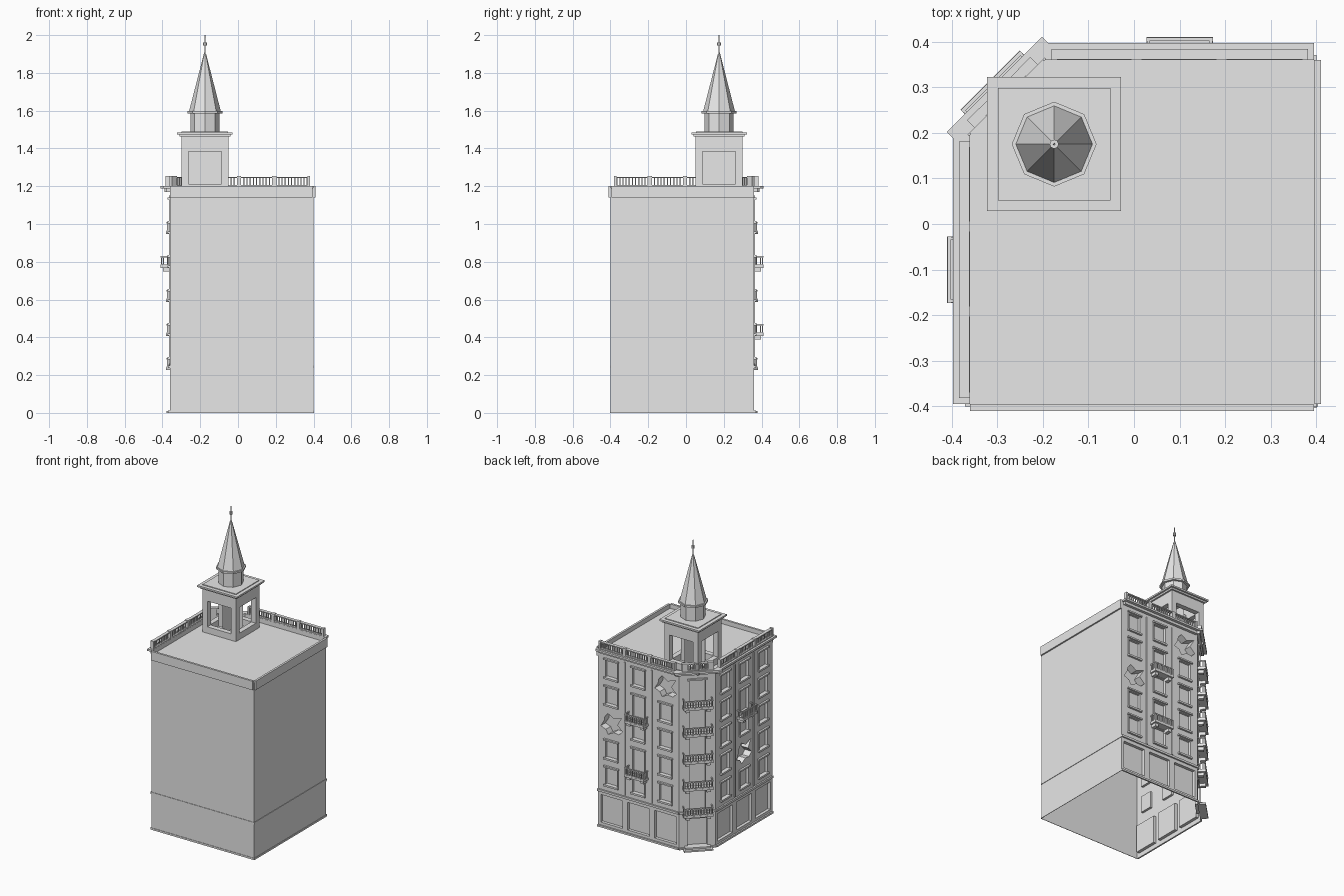
import bpy, bmesh
from math import radians, pi
from mathutils import Matrix, Vector

cube = bpy.data.objects.get("Cube")
if cube:
    bpy.data.objects.remove(cube)

stone = bpy.data.materials.new("grey_stone")
stone.use_nodes = True
stone.diffuse_color = (0.8, 0.8, 0.8, 1)
stone.node_tree.nodes["Principled BSDF"].inputs["Base Color"].default_value = (0.8, 0.8, 0.8, 1)

parts = {}


def part(name):
    if name not in parts:
        parts[name] = bmesh.new()
    return parts[name]


def frame(x, y, degrees):
    """Local x runs along a wall, local y points outward, z is up."""
    return Matrix.Translation((x, y, 0)) @ Matrix.Rotation(radians(degrees), 4, 'Z')


BACK = frame(0.1, 0.36, 0)
CORNER = frame(-0.28, 0.28, 45)
SIDE = frame(-0.36, -0.1, 90)
FRONT = frame(0.02, -0.4, 180)
PLAIN = frame(0.4, -0.02, 270)


def box(name, m, u0, u1, d0, d1, z0, z1):
    size = Matrix.Diagonal((u1 - u0, d1 - d0, z1 - z0, 1))
    mid = Matrix.Translation(((u0 + u1) / 2, (d0 + d1) / 2, (z0 + z1) / 2))
    bmesh.ops.create_cube(part(name), size=1, matrix=m @ mid @ size)


def cone(name, x, y, z0, z1, r0, r1, sides=8):
    m = Matrix.Translation((x, y, (z0 + z1) / 2))
    bmesh.ops.create_cone(part(name), cap_ends=True, segments=sides,
                          radius1=r0, radius2=r1, depth=z1 - z0, matrix=m)


def loop_points(u0, u1, z0, z1, n):
    c = [Vector((u0, 0, z0)), Vector((u0, 0, z1)), Vector((u1, 0, z1)), Vector((u1, 0, z0))]
    return [c[i].lerp(c[(i + 1) % 4], k / n) for i in range(4) for k in range(n)]


def wall_cell(m, cell, hole=None, depth=0.015, broken=False):
    """One piece of wall skin, plain or with a recessed or jagged opening."""
    bm = part("walls")
    outer = loop_points(*cell, 3 if broken else 1)
    rings = [outer]
    if broken:
        mid = sum(outer, Vector()) / len(outer)
        pattern = (0.55, 0.8, 0.42, 0.75, 0.5, 0.8, 0.5)
        inner = [mid.lerp(p, pattern[i % 7]) for i, p in enumerate(outer)]
    elif hole:
        inner = loop_points(*hole, 1)
    if broken or hole:
        rings += [inner, [p - Vector((0, depth, 0)) for p in inner]]
    rings = [[bm.verts.new(m @ p) for p in r] for r in rings]
    n = len(outer)
    for a, b in zip(rings, rings[1:]):
        for i in range(n):
            j = (i + 1) % n
            bm.faces.new((a[i], a[j], b[j], b[i]))
    bm.faces.new(rings[-1])


def rail(name, m, u0, u1, d, z, h, count, t):
    """Balusters between a bottom and a top rail."""
    box(name, m, u0, u1, d - t, d + t, z, z + h * 0.12)
    box(name, m, u0, u1, d - t, d + t, z + h * 0.86, z + h)
    for i in range(count):
        u = u0 + (u1 - u0) * (i + 0.5) / count
        box(name, m, u - 0.003, u + 0.003, d - 0.003, d + 0.003, z + h * 0.12, z + h * 0.86)


def balcony(m, z, half):
    box("balcony_slabs", m, -half, half, 0, 0.05, z - 0.022, z - 0.01)
    for s in (-1, 1):
        u = s * half * 0.7
        box("balcony_brackets", m, u - 0.012, u + 0.012, 0, 0.037, z - 0.042, z - 0.022)
        end = m @ Matrix.Translation((s * (half - 0.004), 0, 0)) @ Matrix.Rotation(pi / 2, 4, 'Z')
        rail("balcony_rails", end, 0, 0.045, 0, z - 0.01, 0.05, 2, 0.003)
    rail("balcony_rails", m, -half, half, 0.045, z - 0.01, 0.05, 11, 0.004)


FLOORS = [0.25 + 0.18 * i for i in range(5)]
TOP = 1.2
DECK = 1.17


def window(m, u, z, cell_half, half, door, broken=False):
    low = z + (0.01 if door else 0.045)
    high = z + 0.155
    wall_cell(m, (u - cell_half, u + cell_half, z, z + 0.18), (u - half, u + half, low, high),
              depth=0.05 if broken else 0.015, broken=broken)
    if broken:
        return
    box("window_lintels", m, u - half - 0.012, u + half + 0.012, 0, 0.013, high + 0.005, high + 0.015)
    if not door:
        box("window_sills", m, u - half - 0.01, u + half + 0.01, 0, 0.013, low - 0.012, low)
    for s in (-1, 1):
        e = u + s * (half + 0.004)
        box("window_surrounds", m, e - 0.004, e + 0.004, 0, 0.004, low, high + 0.005)


# Street walls: shop openings, three window columns, balconies
for m, damage, balconies in ((BACK, {(1, 2), (-1, 4)}, (1, 3)), (SIDE, {(0, 1)}, (3,))):
    for col in (-1, 0, 1):
        u = col * 0.2
        wall_cell(m, (u - 0.1, u + 0.1, 0, 0.25), (u - 0.08, u + 0.08, 0.03, 0.215), 0.02)
        for row, z in enumerate(FLOORS):
            window(m, u, z, 0.1, 0.043, col == 0 and row in balconies, (col, row) in damage)
    wall_cell(m, (-0.3, 0.3, 1.15, TOP))
    for row in balconies:
        balcony(m, FLOORS[row], 0.073)
    for u in (-0.1, 0.1):
        box("pilaster_strips", m, u - 0.005, u + 0.005, 0, 0.006, 0.26, 1.15)

# Cut-off corner: entrance, steps, a balcony on every floor
EDGE = 0.16 / 2 ** 0.5
wall_cell(CORNER, (-EDGE, EDGE, 0, 0.25), (-0.06, 0.06, 0.02, 0.2), 0.02)
wall_cell(CORNER, (-EDGE, EDGE, 1.15, TOP))
for z in FLOORS:
    window(CORNER, 0, z, EDGE, 0.05, True)
    balcony(CORNER, z, 0.092)
for i in range(2):
    box("entrance_steps", CORNER, -0.09 + 0.01 * i, 0.09 - 0.01 * i, 0, 0.05 - 0.02 * i,
        0.01 * i, 0.01 + 0.01 * i)

# Plain walls with parapet band standing above the deck
for m, u0, u1 in ((FRONT, -0.375, 0.38), (PLAIN, -0.38, 0.375)):
    wall_cell(m, (-0.38, 0.38, 0, 1.19))
    box("parapet_bands", m, u0, u1, -0.004, 0.01, 1.14, TOP)

# Base course and belt course on every wall
for m, half in ((BACK, 0.3), (SIDE, 0.3), (CORNER, EDGE), (FRONT, 0.38), (PLAIN, 0.38)):
    d = 0.003 if half == 0.38 else 0.01
    box("base_course", m, -half, half, 0, d, 0, 0.012)
    box("belt_course", m, -half, half, 0, d, 0.238, 0.252)

# Sunken roof deck
deck = part("roof_deck")
deck.faces.new([deck.verts.new((x, y, DECK)) for x, y in
                ((-0.36, -0.4), (0.4, -0.4), (0.4, 0.36), (-0.2, 0.36), (-0.36, 0.2))])

# Stepped cornice
for m, half in ((BACK, 0.295), (SIDE, 0.295), (CORNER, 0.148)):
    box("cornice", m, -half, half, 0, 0.037, 1.187, TOP)
    box("cornice", m, -half + 0.01, half - 0.01, 0, 0.018, 1.17, 1.187)

# Roof balustrade
for m, posts, end_half in ((BACK, (-0.275, -0.095, 0.092, 0.275), 0.006),
                           (SIDE, (-0.275, -0.092, 0.095, 0.275), 0.006),
                           (CORNER, (-0.08, 0.08), 0.018)):
    d = 0.012
    for u in posts:
        w = end_half if u in (posts[0], posts[-1]) else 0.011
        box("balustrade_posts", m, u - w, u + w, d - 0.012, d + 0.012, TOP, 1.253)
    for a, b in zip(posts, posts[1:]):
        rail("balustrade", m, a, b, d, TOP, 0.05, 11, 0.011)

# Bell tower: corner posts, headers, sills, crossed inner walls
TX, TY = -0.175, 0.175
for q in range(4):
    m = frame(TX, TY, q * 90)
    box("tower_posts", m, 0.088, 0.124, 0.088, 0.124, DECK, 1.385)
    box("tower_headers", m, -0.124, 0.124, 0.09, 0.124, 1.385, 1.465)
    box("tower_sills", m, -0.09, 0.09, 0.09, 0.124, DECK, 1.213)
    box("tower_inner_walls", m, 0, 0.09, -0.001, 0.001, DECK, 1.42)
m = frame(TX, TY, 0)
box("tower_cornice", m, -0.135, 0.135, -0.135, 0.135, 1.462, 1.473)
box("tower_cornice", m, -0.147, 0.147, -0.147, 0.147, 1.473, 1.484)
box("tower_cornice", m, -0.123, 0.123, -0.123, 0.123, 1.484, 1.489)

# Eight-sided spire and finial
cone("spire_drum", TX, TY, 1.485, 1.588, 0.077, 0.077)
cone("spire_cornice", TX, TY, 1.585, 1.597, 0.093, 0.093)
cone("spire_roof", TX, TY, 1.597, 1.9, 0.084, 0.006)
cone("finial_rod", TX, TY, 1.89, 2.0, 0.004, 0.002)
cone("finial_knob", TX, TY, 1.944, 1.962, 0.01, 0.01)

for name, bm in parts.items():
    if name not in ("walls", "roof_deck"):
        bmesh.ops.recalc_face_normals(bm, faces=bm.faces[:])
    mesh = bpy.data.meshes.new(name)
    bm.to_mesh(mesh)
    bm.free()
    mesh.materials.append(stone)
    bpy.context.scene.collection.objects.link(bpy.data.objects.new(name, mesh))
